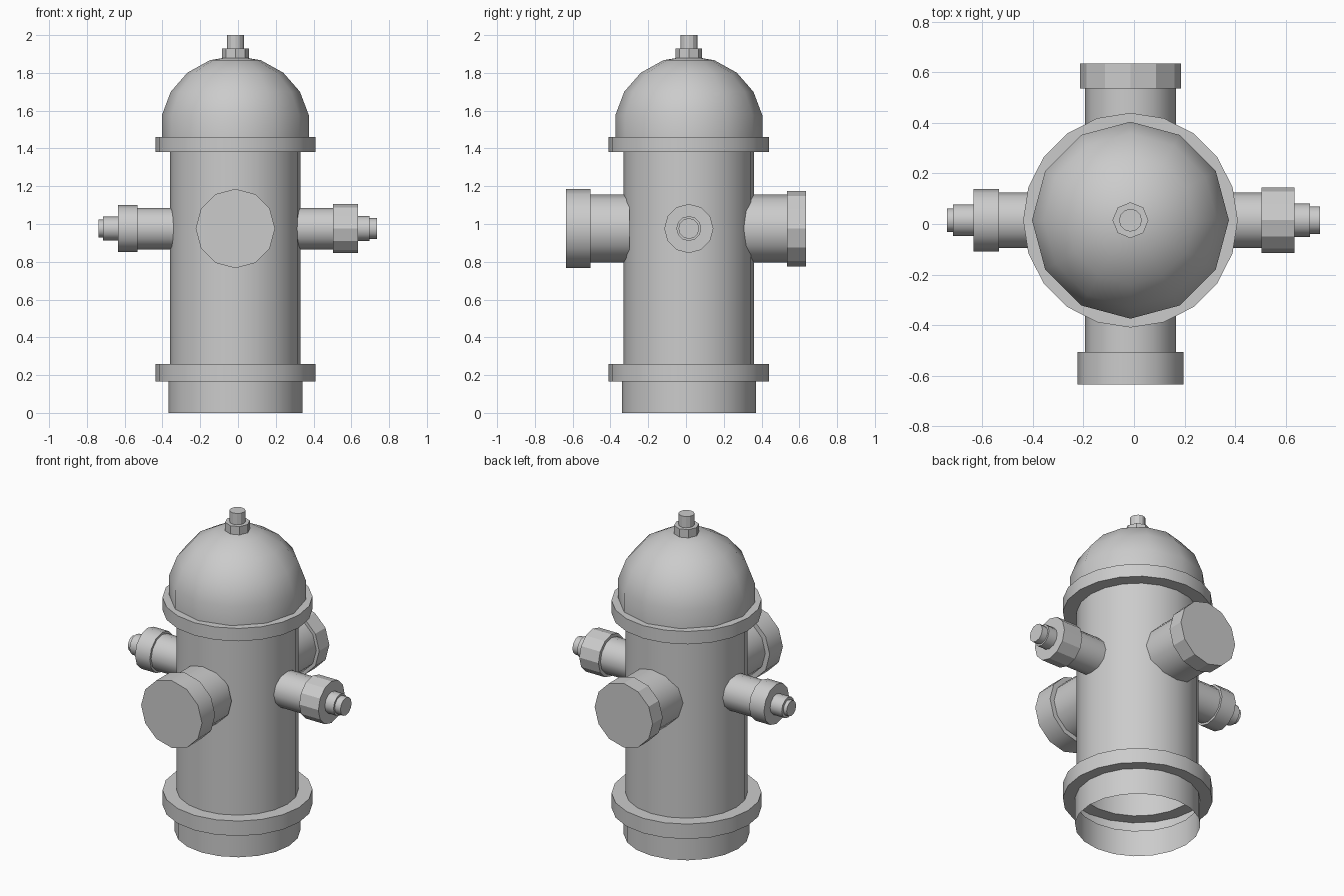
import bpy, bmesh
from math import sin, cos, pi, radians
from mathutils import Matrix, Vector

if "Cube" in bpy.data.objects:
    bpy.data.objects.remove(bpy.data.objects["Cube"])

CX, CY, NZ = -0.014, 0.015, 0.976    # body axis and outlet height


def lathe(name, profile, segs, origin=(CX, CY, 0), axis=(0, 0, 1), smooth=True, caps=(False, True)):
    """Revolve (radius, height) points around an axis; optionally cap start and end."""
    bm = bmesh.new()
    rings = []
    for r, h in profile:
        if r < 1e-6:
            rings.append([bm.verts.new((0, 0, h))])
        else:
            rings.append([bm.verts.new((r * cos(2 * pi * i / segs), r * sin(2 * pi * i / segs), h))
                          for i in range(segs)])
    for a, b in zip(rings, rings[1:]):
        for i in range(segs):
            j = (i + 1) % segs
            if len(b) == 1:
                bm.faces.new((a[i], a[j], b[0]))
            else:
                bm.faces.new((a[i], a[j], b[j], b[i]))
    if caps[0]:
        bm.faces.new(rings[0][::-1])
    if caps[1] and len(rings[-1]) > 1:
        bm.faces.new(rings[-1])
    rot = Vector((0, 0, 1)).rotation_difference(Vector(axis)).to_matrix().to_4x4()
    bmesh.ops.transform(bm, matrix=Matrix.Translation(origin) @ rot, verts=bm.verts)
    me = bpy.data.meshes.new(name)
    bm.to_mesh(me)
    bm.free()
    ob = bpy.data.objects.new(name, me)
    bpy.context.collection.objects.link(ob)
    if smooth:
        bpy.ops.object.select_all(action='DESELECT')
        ob.select_set(True)
        bpy.context.view_layer.objects.active = ob
        bpy.ops.object.shade_smooth_by_angle(angle=radians(35))
    return ob


# Barrel: one hollow shell with two flanges, open at the bottom
lathe("barrel", [(0.355, 0), (0.355, 0.165), (0.424, 0.165), (0.424, 0.258), (0.345, 0.258),
                 (0.345, 1.38), (0.424, 1.38), (0.424, 1.46)], 20)

# Dome: upper part of a 12 x 9 sphere, 20 degrees per ring
R, top = 0.395, 1.89
dome = [(R * sin(radians(a)), top - 0.38 + 0.38 * cos(radians(a))) for a in (100, 80, 60, 40, 20)]
lathe("dome", dome + [(0, top)], 12)

# Top nut
lathe("nut_base", [(0.071, 1.87), (0.071, 1.93)], 8, smooth=False)
lathe("nut_stem", [(0.045, 1.92), (0.045, 2.0)], 12, smooth=False)

# Large outlets, front and back: pipe with a 12-sided cap
for name, sy, r, y0, y1, smooth in (("front", -1, 0.21, 0.505, 0.635, True),
                                    ("back", 1, 0.2, 0.535, 0.635, False)):
    axis, o = (0, sy, 0), (CX, 0, NZ)
    lathe(name + "_pipe", [(0.18, 0.3), (0.18, y0 + 0.02)], 12, o, axis, caps=(False, False))
    lathe(name + "_cap", [(r, y0), (r, y1)], 12, o, axis, smooth, caps=(True, True))

# Small outlets, left and right: pipe, cap and stepped nut
for name, sx, cap, step, tip, smooth in (
        ("left", -1, (0.124, 0.533, 0.635), (0.063, 0.715), (0.047, 0.738), True),
        ("right", 1, (0.13, 0.503, 0.635), (0.066, 0.695), (0.055, 0.735), False)):
    axis, o = (sx, 0, 0), (0, CY, NZ)
    lathe(name + "_pipe", [(0.11, 0.3), (0.11, cap[1] + 0.02)], 12, o, axis, caps=(False, False))
    lathe(name + "_cap", [(cap[0], cap[1]), (cap[0], cap[2])], 12, o, axis, smooth, caps=(True, True))
    lathe(name + "_nut", [(step[0], cap[2] - 0.01), step, (tip[0], step[1]), tip], 12, o, axis)
